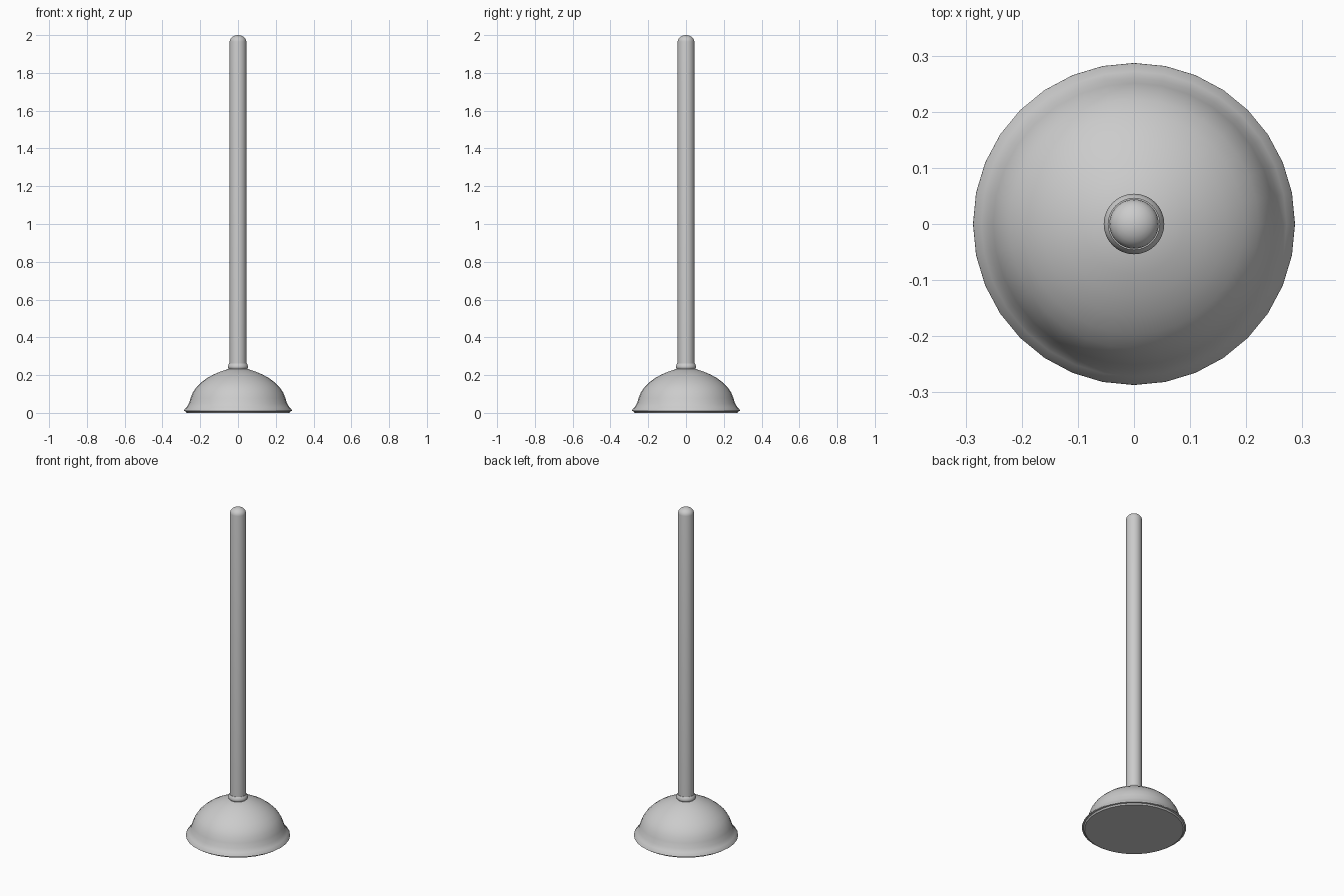
import bpy, bmesh, math

if "Cube" in bpy.data.objects:
    bpy.data.objects.remove(bpy.data.objects["Cube"])

SEGMENTS = 32


def lathe(name, profile, angle=40):
    """Revolve (radius, z) points around z; radius 0 makes a pole."""
    bm = bmesh.new()
    rings = []
    for r, z in profile:
        if r == 0:
            rings.append([bm.verts.new((0, 0, z))] * SEGMENTS)
        else:
            rings.append([bm.verts.new((r * math.cos(2 * math.pi * i / SEGMENTS),
                                        r * math.sin(2 * math.pi * i / SEGMENTS), z))
                          for i in range(SEGMENTS)])
    for low, high in zip(rings, rings[1:]):
        for i in range(SEGMENTS):
            j = (i + 1) % SEGMENTS
            corners = list(dict.fromkeys((low[i], low[j], high[j], high[i])))
            bm.faces.new(corners)
    bmesh.ops.recalc_face_normals(bm, faces=bm.faces)
    mesh = bpy.data.meshes.new(name)
    bm.to_mesh(mesh)
    bm.free()
    obj = bpy.data.objects.new(name, mesh)
    bpy.context.collection.objects.link(obj)
    bpy.ops.object.select_all(action='DESELECT')
    obj.select_set(True)
    bpy.context.view_layer.objects.active = obj
    bpy.ops.object.shade_smooth_by_angle(angle=math.radians(angle))
    return obj


# Suction cup: flat underside, thin flared lip and domed bell
lathe("suction_cup", [
    (0, 0), (0.272, 0), (0.278, 0.008), (0.287, 0.010), (0.286, 0.015),
    (0.272, 0.030), (0.260, 0.050), (0.251, 0.078), (0.240, 0.106),
    (0.222, 0.134), (0.196, 0.160), (0.164, 0.184), (0.128, 0.204),
    (0.090, 0.220), (0.048, 0.233), (0, 0.236)])

# Rounded collar where the handle enters the cup
lathe("collar", [
    (0, 0.228), (0.046, 0.230), (0.053, 0.238), (0.054, 0.246),
    (0.050, 0.256), (0.046, 0.262), (0, 0.264)])

# Handle with a rounded top
R, TOP, CAP = 0.044, 2.0, 0.034
dome = [(R * math.cos(math.radians(a)), TOP - CAP + CAP * math.sin(math.radians(a)))
        for a in (0, 15, 30, 45, 60, 75)]
lathe("handle", [(0, 0.232), (R, 0.232)] + dome + [(0, TOP)])
